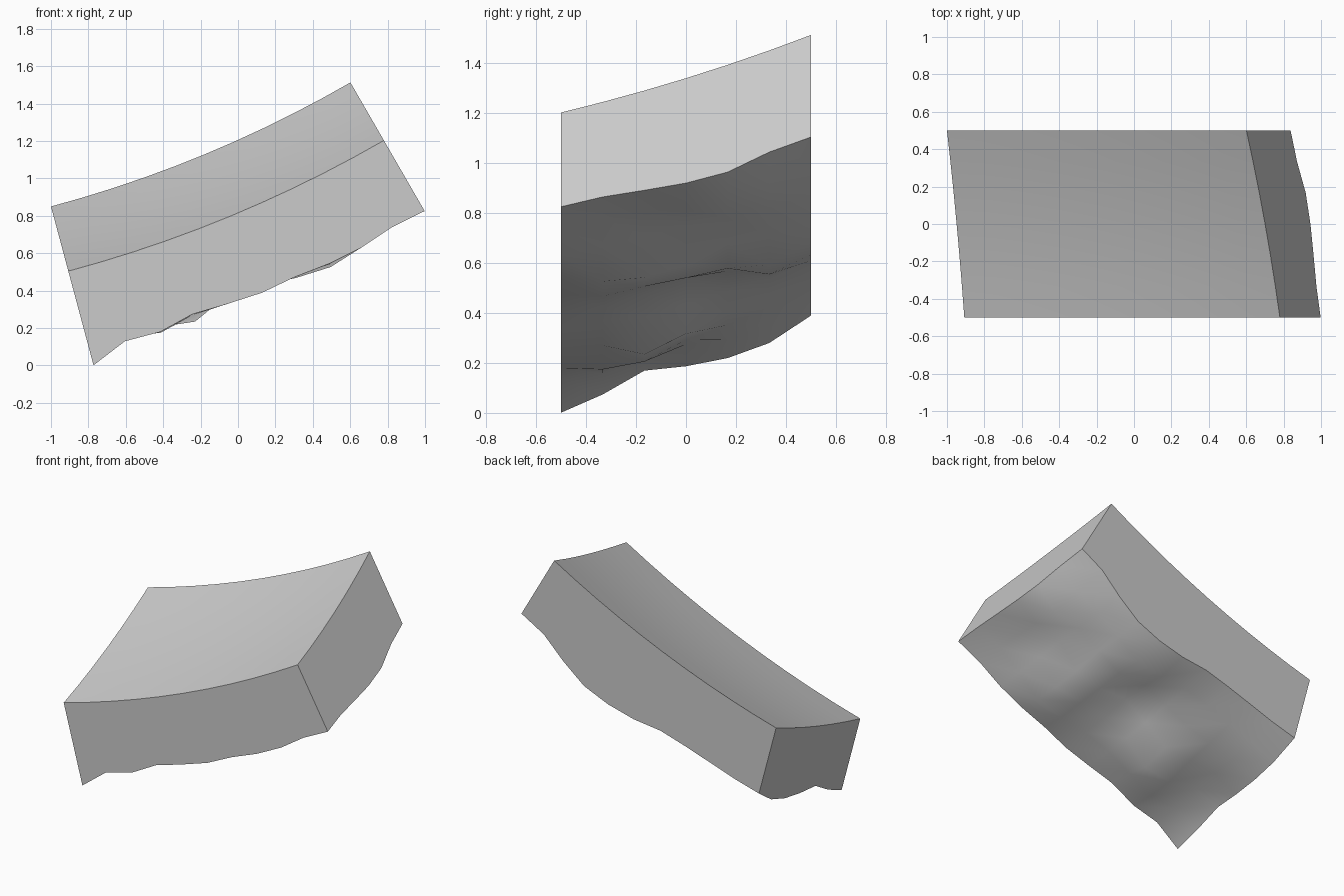
import bpy, bmesh, math

if "Cube" in bpy.data.objects:
    bpy.data.objects.remove(bpy.data.objects["Cube"])

# The top is part of the inside of a big sphere, cut by two radial end planes and two flat sides
CX, CY, CZ, S = -2.718, -2.44, 7.262, 7.26
NU, NV = 10, 6

# Slab thickness: one row per step from front to back, each from right end to left end
DEPTH = [
    [.436, .426, .446, .447, .435, .443, .430, .417, .451, .443, .521],
    [.439, .430, .460, .515, .490, .450, .440, .470, .505, .460, .494],
    [.461, .450, .460, .550, .500, .450, .470, .560, .525, .440, .448],
    [.485, .500, .470, .550, .520, .440, .480, .530, .490, .450, .487],
    [.496, .550, .500, .520, .540, .470, .480, .500, .490, .490, .515],
    [.470, .520, .520, .550, .590, .550, .490, .480, .480, .500, .519],
    [.472, .474, .530, .573, .567, .538, .488, .476, .474, .478, .477],
]


def point(u, v, depth):
    a = math.radians(30 - 15 * u / NU)
    y = -0.5 + v / NV
    r = math.sqrt(S * S - (y - CY) ** 2) + depth
    return (CX + r * math.sin(a), y, CZ - r * math.cos(a))


bm = bmesh.new()
top = [[bm.verts.new(point(u, v, 0)) for u in range(NU + 1)] for v in range(NV + 1)]
low = [[bm.verts.new(point(u, v, DEPTH[v][u])) for u in range(NU + 1)] for v in range(NV + 1)]

# Smooth top and bumpy underside
for grid in (top, low):
    for v in range(NV):
        for u in range(NU):
            bm.faces.new((grid[v][u], grid[v][u + 1], grid[v + 1][u + 1], grid[v + 1][u]))

# Walls around the rim
rim = ([(0, u) for u in range(NU)] + [(v, NU) for v in range(NV)]
       + [(NV, u) for u in range(NU, 0, -1)] + [(v, 0) for v in range(NV, 0, -1)])
for (v0, u0), (v1, u1) in zip(rim, rim[1:] + rim[:1]):
    bm.faces.new((top[v0][u0], top[v1][u1], low[v1][u1], low[v0][u0]))
bmesh.ops.recalc_face_normals(bm, faces=bm.faces)

mesh = bpy.data.meshes.new("ground_slab")
bm.to_mesh(mesh)
bm.free()
slab = bpy.data.objects.new("ground_slab", mesh)
bpy.context.collection.objects.link(slab)

# Plain grey
grey = bpy.data.materials.new("plain grey")
grey.diffuse_color = (0.6, 0.6, 0.6, 1)
grey.use_nodes = True
grey.node_tree.nodes["Principled BSDF"].inputs["Base Color"].default_value = grey.diffuse_color
mesh.materials.append(grey)

# Smooth shading with sharp rim edges
bpy.context.view_layer.objects.active = slab
slab.select_set(True)
bpy.ops.object.shade_smooth_by_angle(angle=math.radians(50))
